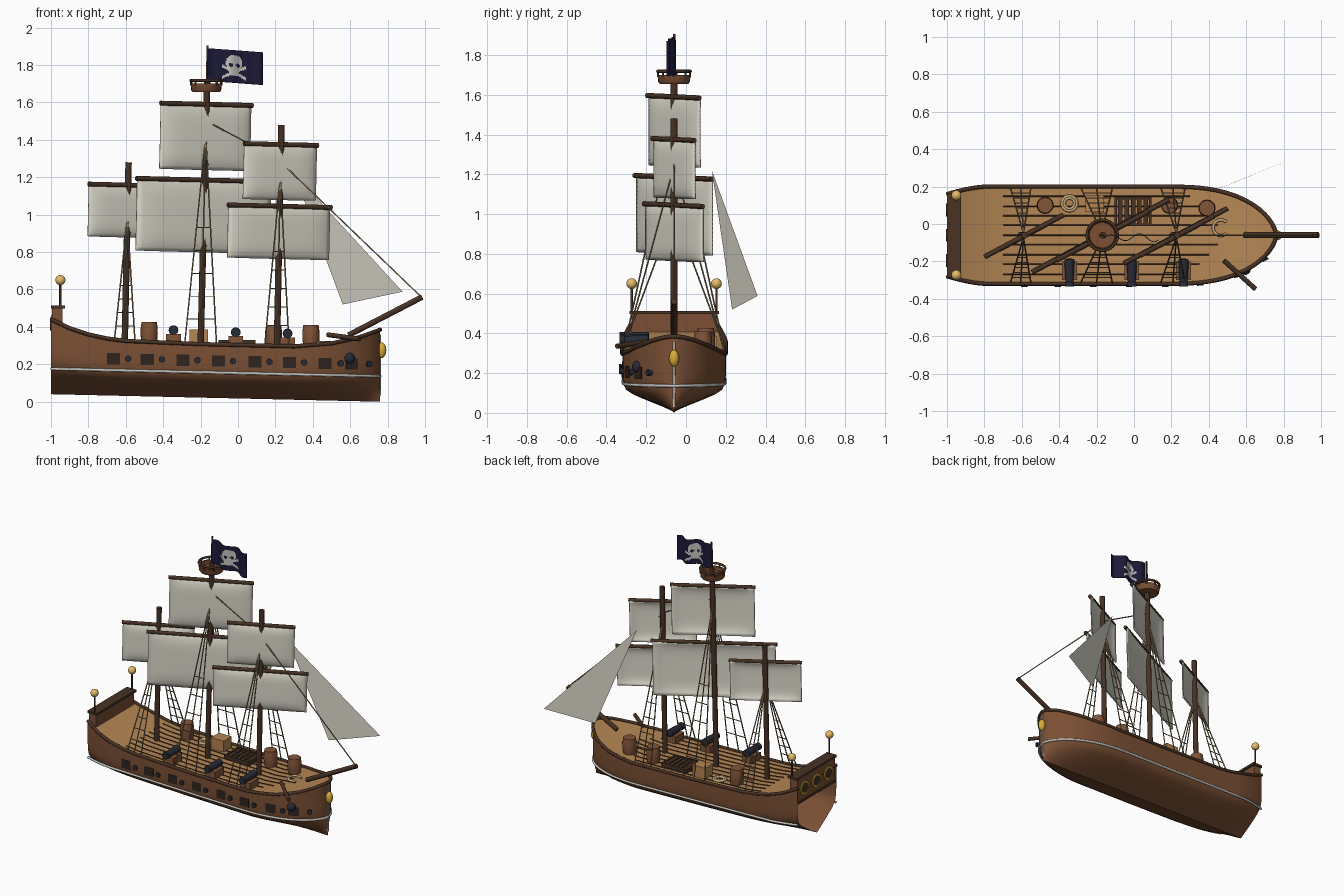
import bpy, bmesh, math
from mathutils import Vector, Matrix

if "Cube" in bpy.data.objects:
    bpy.data.objects.remove(bpy.data.objects["Cube"])

Y0 = -0.06  # centre line of the ship


def mat(name, r, g, b):
    m = bpy.data.materials.new(name)
    m.diffuse_color = (r, g, b, 1)
    m.use_nodes = True
    m.node_tree.nodes["Principled BSDF"].inputs["Base Color"].default_value = m.diffuse_color
    return m


HULL = mat("hull_wood", .20, .08, .035)
DECK = mat("deck_wood", .46, .24, .09)
DARK = mat("dark_wood", .065, .032, .018)
PORT = mat("port_wood", .03, .018, .014)
CASK = mat("cask_wood", .22, .09, .04)
SAIL = mat("canvas", .72, .69, .60)
IRON = mat("iron", .02, .024, .035)
GOLD = mat("gold", .70, .42, .04)
LAMP = mat("lamp", .80, .50, .14)
ROPE = mat("rope", .26, .19, .10)
COIL = mat("coil", .55, .40, .20)
TRIM = mat("trim", .55, .55, .52)
NAVY = mat("flag_cloth", .012, .010, .04)


def finish(name, bm, *mats, angle=40):
    bmesh.ops.recalc_face_normals(bm, faces=bm.faces[:])
    me = bpy.data.meshes.new(name)
    bm.to_mesh(me)
    bm.free()
    for m in mats:
        me.materials.append(m)
    for p in me.polygons:
        p.use_smooth = True
    me.set_sharp_from_angle(angle=math.radians(angle))
    ob = bpy.data.objects.new(name, me)
    bpy.context.collection.objects.link(ob)
    return ob


def box(name, c, s, m, rz=0.0):
    bm = bmesh.new()
    bmesh.ops.create_cube(bm, size=1, matrix=Matrix.Translation(c) @ Matrix.Rotation(rz, 4, 'Z') @ Matrix.Diagonal((*s, 1)))
    return finish(name, bm, m)


def ball(name, c, r, m):
    bm = bmesh.new()
    bmesh.ops.create_uvsphere(bm, u_segments=20, v_segments=12, radius=1, matrix=Matrix.Translation(c) @ Matrix.Diagonal((*r, 1)))
    return finish(name, bm, m)


def lathe(name, c, axis, profile, m, n=20):
    """Revolve (radius, height) points about an axis through c."""
    rot = Vector((0, 0, 1)).rotation_difference(Vector(axis)).to_matrix()
    bm = bmesh.new()
    rings = [[bm.verts.new(Vector(c) + rot @ Vector((r * math.cos(t), r * math.sin(t), h)))
              for t in (2 * math.pi * i / n for i in range(n))] for r, h in profile]
    for a, b in zip(rings, rings[1:]):
        for i in range(n):
            bm.faces.new((a[i], a[(i + 1) % n], b[(i + 1) % n], b[i]))
    bm.faces.new(rings[0])
    bm.faces.new(rings[-1])
    return finish(name, bm, m)


def tubes(name, paths, r, m, res=1, closed=False):
    cu = bpy.data.curves.new(name, 'CURVE')
    cu.dimensions, cu.bevel_depth, cu.bevel_resolution, cu.use_fill_caps = '3D', r, res, True
    for pts in paths:
        sp = cu.splines.new('POLY')
        sp.points.add(len(pts) - 1)
        for p, q in zip(sp.points, pts):
            p.co = (*q, 1)
        sp.use_cyclic_u = closed
        sp.use_smooth = True
    cu.materials.append(m)
    ob = bpy.data.objects.new(name, cu)
    bpy.context.collection.objects.link(ob)
    return ob


def interp(table, x):
    for (a, p), (b, q) in zip(table, table[1:]):
        if x <= b:
            return p + (q - p) * (x - a) / (b - a)
    return table[-1][1]


# Hull shape functions
SHEER = [(-1, .44), (-.9, .393), (-.8, .36), (-.7, .338), (-.6, .325), (-.2, .308), (.3, .296),
         (.5, .312), (.65, .345), (.76, .385)]


def sheer(x): return interp(SHEER, x)


def keel(x): return max(0, .04 - .0228 * (x + 1))


def half(x):
    if x < -.8:
        return .26 - .04 * ((-.8 - x) / .2) ** 1.5
    return .26 if x < .2 else .26 * max(0, 1 - ((x - .2) / .56) ** 2.5) ** .6


XS = [-1 + .05 * i for i in range(25)] + [.25, .3, .35, .4, .45, .5, .55, .6, .64, .67, .7, .72, .74, .75, .757, .76]
SECTION = [(1, 1), (1, .8), (1, .6), (.985, .48), (.935, .37), (.79, .285), (.53, .185), (.26, .088), (0, 0)]

# Hull shell, open at the lower stern
bm = bmesh.new()
prof = [(-w, f) for w, f in SECTION] + [(w, f) for w, f in SECTION[-2::-1]]
rows = [[bm.verts.new((x, Y0 + w * half(x), keel(x) + f * (sheer(x) - keel(x)))) for w, f in prof] for x in XS]
for a, b in zip(rows, rows[1:]):
    for i in range(len(prof) - 1):
        bm.faces.new((a[i], a[i + 1], b[i + 1], b[i]))
bmesh.ops.remove_doubles(bm, verts=bm.verts[:], dist=.0005)
finish("hull", bm, HULL)

# Deck and plank seams
bm = bmesh.new()
rows = [[bm.verts.new((x, Y0 + s * half(x), sheer(x) - .004)) for s in (-1, 0, 1)] for x in XS[:-1]]
for a, b in zip(rows, rows[1:]):
    for i in (0, 1):
        bm.faces.new((a[i], a[i + 1], b[i + 1], b[i]))
finish("deck", bm, DECK)
tubes("plank_seams", [[(x, Y0 + .052 * k, sheer(x) - .003) for x in XS if -.74 < x < .52 - .05 * abs(k)]
                      for k in range(-4, 5)], .004, DARK)


# Rail, waterline trim and stem trim
def outline(k, zf):
    side = [(x, Y0 - k * half(x), zf(x)) for x in XS]
    return side + [(x, 2 * Y0 - y, z) for x, y, z in side[-2::-1]]


tubes("rail", [outline(1, sheer)], .011, DARK, 2)
tubes("waterline_trim", [outline(.982, lambda x: .153 - .0225 * x)], .008, TRIM, 2)
tubes("stem_trim", [[(.758, Y0, .03), (.76, Y0, .36)]], .006, TRIM)

# Stern gallery, windows and lanterns
box("stern_panel", (-.966, Y0, .41), (.058, .43, .18), HULL)
box("stern_cap", (-.962, Y0, .505), (.076, .45, .016), DARK)
box("stern_sill", (-.972, Y0, .33), (.056, .43, .016), DARK)
for i in (-1, 0, 1):
    lathe(f"stern_window_rim_{i + 2}", (-.99, Y0 + .135 * i, .415), (-1, 0, 0), [(.048, 0), (.048, .011)], GOLD)
    lathe(f"stern_window_{i + 2}", (-.99, Y0 + .135 * i, .415), (-1, 0, 0), [(.034, 0), (.034, .014)], DARK)
for s in (-1, 1):
    tubes(f"lantern_post_{s}", [[(-.95, Y0 + .213 * s, .5), (-.95, Y0 + .213 * s, .64)]], .006, DARK)
    ball(f"lantern_{s}", (-.95, Y0 + .213 * s, .65), (.027,) * 3, LAMP)

# Bow: bowsprit, figurehead, cathead, anchor
tubes("bowsprit", [[(.59, Y0, .355), (.985, Y0, .56)]], .016, DARK, 3)
ball("figurehead", (.768, Y0, .275), (.025, .025, .042), GOLD)
tubes("cathead", [[(.48, -.195, .358), (.65, -.348, .335)]], .013, DARK, 2)
ball("anchor_ball", (.595, -.242, .232), (.03, .03, .03), IRON)

# Gun ports and their muzzles on the front side
for i, x in enumerate((-.665, -.485, -.295, -.105, .09, .275, .465, .61)):
    slope = math.atan2(half(x - .02) - half(x + .02), .04)
    z = .215 - .022 * x
    box(f"gun_port_{i}", (x, Y0 - half(x), z), (.07, .006, .06), PORT, slope)
    gx = x + .078
    lathe(f"port_gun_{i}", (gx, Y0 - half(gx) + .02, z), (math.sin(slope), -math.cos(slope), 0),
          [(.013, 0), (.013, .025), (.017, .026), (.017, .036)], IRON, 14)

# Deck guns on carriages
for i, x in enumerate((-.345, -.012, .265)):
    z = sheer(x)
    lathe(f"deck_gun_{i}", (x, -.19, z + .068), (0, -1, 0),
          [(.012, -.005), (.026, 0), (.025, .06), (.021, .12), (.025, .125), (.025, .145)], IRON)
    box(f"gun_carriage_{i}", (x, -.25, z + .022), (.08, .1, .05), CASK)

# Deck clutter: casks, crate, coils, hatch
for i, (x, y) in enumerate(((-.475, .1), (.19, .1), (.39, .085))):
    z = sheer(x) - .004
    lathe(f"cask_{i}", (x, y, z), (0, 0, 1), [(.041, 0), (.045, .03), (.046, .05), (.045, .08), (.041, .11)], CASK)
box("crate", (-.21, .11, .345), (.1, .09, .08), DECK)
ring = [(math.cos(t), math.sin(t)) for t in (math.pi * i / 12 for i in range(24))]
tubes("rope_coil_aft", [[(-.345 + r * c, .11 + r * s, .317) for c, s in ring] for r in (.028, .04)], .008, COIL, 2, True)
tubes("rope_coil_fore", [[(.465 + .042 * c, -.02 + .042 * s, .316) for c, s in ring[3:22]]], .008, COIL, 2)
for s in (-1, 1):
    box(f"hatch_side_{s}", (-.005 + .092 * s, .067, .315), (.014, .15, .03), DARK)
    box(f"hatch_end_{s}", (-.005, .067 + .07 * s, .315), (.19, .014, .03), DARK)
for i in range(5):
    box(f"hatch_slat_{i}", (-.073 + .034 * i, .067, .316), (.024, .14, .022), DARK)

# Masts: foot x, top x, top z, stay height, shroud spread
MASTS = {"mizzen": (-.606, -.585, 1.28, .98, .055), "main": (-.2, -.165, 1.72, 1.42, .085),
         "fore": (.208, .232, 1.48, 1.2, .065)}


def mast_x(n, z):
    a, b, top = MASTS[n][:3]
    return a + (b - a) * (z - .3) / (top - .3)


for n, (a, b, top, hi, spread) in MASTS.items():
    tubes(n + "_mast", [[(a, Y0, .29), (b, Y0, top)]], .018, DARK, 3)
    lines, rungs = [], []
    for s in (-1, 1):
        head = Vector((mast_x(n, hi), Y0 + .012 * s, hi))
        feet = [Vector((a + spread * k, Y0 + .255 * s, sheer(a))) for k in (-1, 0, 1)]
        lines += [[f, head] for f in feet]
        rungs += [[f.lerp(head, t) for f in feet] for t in (.12 + .11 * j for j in range(5))]
    tubes(n + "_shrouds", lines, .004, ROPE)
    tubes(n + "_ratlines", rungs, .003, ROPE)

tubes("forestay", [[(.23, Y0, 1.28), (.98, Y0, .56)]], .004, ROPE)
tubes("mainstay", [[(-.17, Y0, 1.5), (.23, Y0, 1.29)]], .004, ROPE)


# Square sails on braced yards
def square_sail(name, mast, top, bottom, L, ang=28):
    ca, sa = math.cos(math.radians(ang)), math.sin(math.radians(ang))
    c = Vector((mast_x(mast, top), Y0 - .004, top))
    d, out, down = Vector((ca, sa, -.022)), Vector((sa, -ca, 0)), Vector((-.022, 0, -1))
    tubes(name + "_yard", [[c - d * L, c + d * L]], .013, DARK, 2)
    bm = bmesh.new()
    N, M = 24, 18
    g = []
    for j in range(M + 1):
        v = -1 + 2 * j / M
        row = []
        for i in range(N + 1):
            u = -1 + 2 * i / N
            bulge = -.008 + .02 * (1 - u ** 6) * (1 - abs(v) ** 5)
            row.append(bm.verts.new(c + d * (L * .975 * u) + down * ((v + 1) / 2 * (top - bottom)) + out * bulge))
        g.append(row)
    for r, q in zip(g, g[1:]):
        for i in range(N):
            bm.faces.new((r[i], r[i + 1], q[i + 1], q[i]))
    md = finish(name, bm, SAIL, angle=60).modifiers.new("thickness", 'SOLIDIFY')
    md.thickness, md.offset = .008, 0


square_sail("mizzen_sail", "mizzen", 1.158, .88, .24)
square_sail("main_course", "main", 1.185, .80, .415)
square_sail("main_topsail", "main", 1.59, 1.24, .28)
square_sail("fore_course", "fore", 1.045, .765, .315)
square_sail("fore_topsail", "fore", 1.375, 1.08, .225)

# Triangular jib
bm = bmesh.new()
bm.faces.new([bm.verts.new(p) for p in ((.30, .13, 1.22), (.88, .36, .588), (.56, .232, .52))])
finish("jib", bm, SAIL)

# Lookout basket
CX = -.17
lathe("lookout_basket", (CX, Y0, 1.655), (0, 0, 1), [(.072, 0), (.08, .01), (.083, .045), (.07, .045), (.068, .02)], HULL, 24)
tubes("lookout_rim", [[(CX + .082 * c, Y0 + .082 * s, 1.718) for c, s in ring]], .008, DARK, 2, True)
tubes("lookout_posts", [[(CX + .08 * c, Y0 + .08 * s, z) for z in (1.69, 1.72)] for c, s in ring[::3]], .006, DARK)

# Flag with pale emblem
tubes("flagpole", [[(-.168, Y0, 1.7), (-.162, Y0, 1.905)]], .006, DARK)
bm = bmesh.new()
N, M = 48, 32
g = [[bm.verts.new((-.163 + .293 * i / N, Y0 - .01 + .024 * math.sin(12 * i / N) * (.5 + .5 * i / N),
                    1.715 + .175 * j / M - .022 * i / N)) for i in range(N + 1)] for j in range(M + 1)]
for j in range(M):
    for i in range(N):
        f = bm.faces.new((g[j][i], g[j][i + 1], g[j + 1][i + 1], g[j + 1][i]))
        u, v = (i + .5) / N * 1.65 - .8, (j + .5) / M - .5
        skull = (u / .24) ** 2 + ((v - .1) / .25) ** 2 < 1 or (abs(u) < .13 and -.28 < v < 0)
        eyes = (abs(u) - .1) ** 2 + (v - .04) ** 2 < .0035
        bones = abs(abs(v + .18) - .5 * abs(u)) < .045 and abs(u) < .36
        f.material_index = int((skull or bones) and not eyes)
finish("flag", bm, NAVY, TRIM).modifiers.new("thickness", 'SOLIDIFY').thickness = .004

# Turn every tube into a mesh
for ob in bpy.context.scene.objects:
    ob.select_set(ob.type == 'CURVE')
    if ob.type == 'CURVE':
        bpy.context.view_layer.objects.active = ob
bpy.ops.object.convert(target='MESH')
